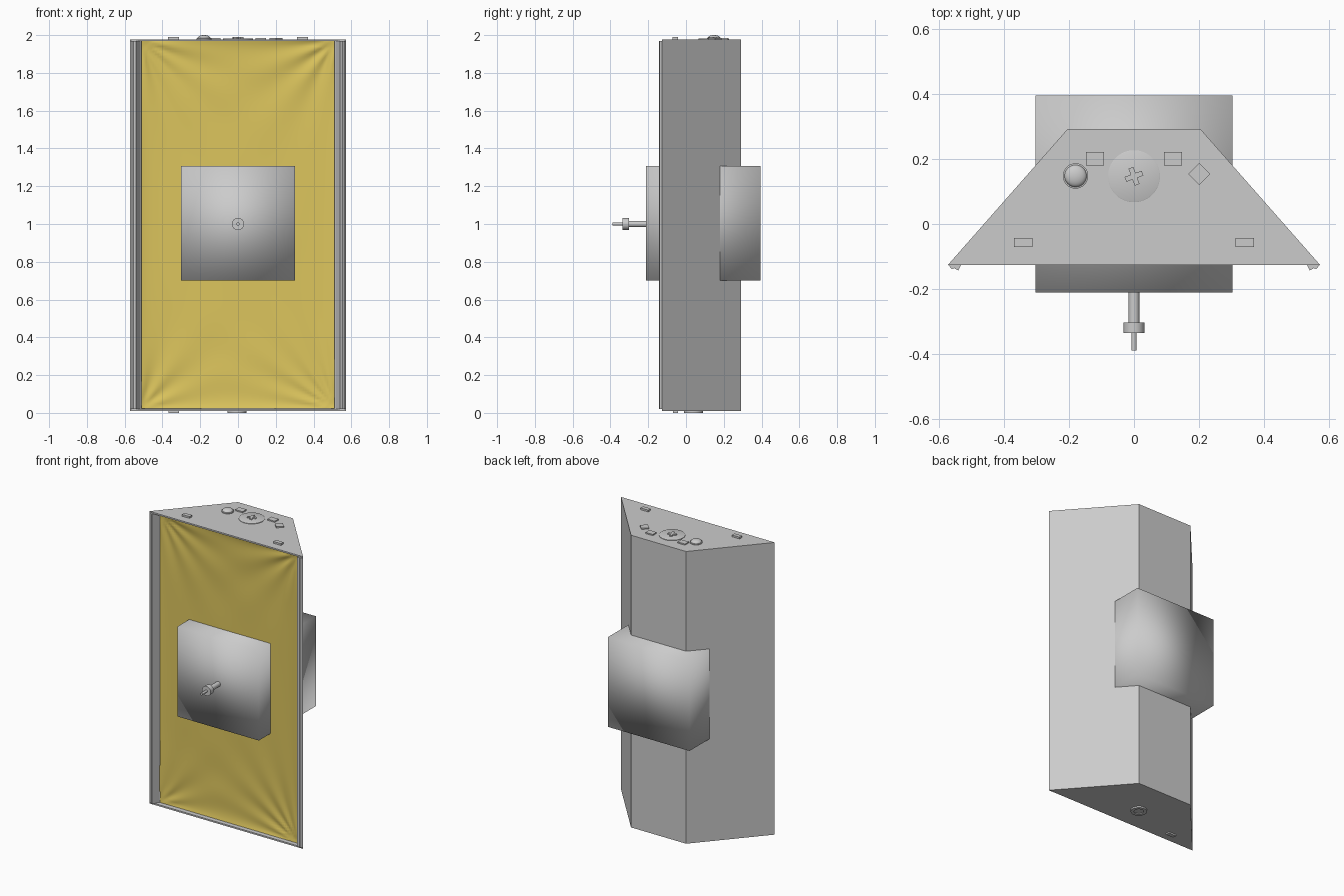
import bpy, bmesh, math
from mathutils import Matrix, Vector

if "Cube" in bpy.data.objects:
    bpy.data.objects.remove(bpy.data.objects["Cube"])


def finish(bm, name, smooth=None):
    bmesh.ops.recalc_face_normals(bm, faces=bm.faces)
    me = bpy.data.meshes.new(name)
    bm.to_mesh(me)
    bm.free()
    ob = bpy.data.objects.new(name, me)
    bpy.context.collection.objects.link(ob)
    if smooth is not None:
        bpy.ops.object.select_all(action='DESELECT')
        ob.select_set(True)
        bpy.context.view_layer.objects.active = ob
        bpy.ops.object.shade_smooth_by_angle(angle=math.radians(smooth))
    return ob


def prism(name, pts, z0, z1):
    bm = bmesh.new()
    f = bm.faces.new([bm.verts.new((x, y, z0)) for x, y in pts])
    r = bmesh.ops.extrude_face_region(bm, geom=[f])
    bmesh.ops.translate(bm, vec=(0, 0, z1 - z0),
                        verts=[v for v in r['geom'] if isinstance(v, bmesh.types.BMVert)])
    if f.is_valid is False or len(bm.faces) < len(pts) + 2:
        bm.faces.new([v for v in bm.verts if v.co.z == z0])
    return finish(bm, name)


def box(name, c, s, rot=0):
    bm = bmesh.new()
    bmesh.ops.create_cube(bm, size=1, matrix=Matrix.Translation(c)
                          @ Matrix.Rotation(rot, 4, 'Z') @ Matrix.Diagonal((*s, 1)))
    return finish(bm, name)


def lathe(name, prof, origin, axis='Z', n=40):
    # revolve (radius, height) points; axis 'Y' points towards the front
    bm = bmesh.new()
    vs = [bm.verts.new((r, 0, h)) for r, h in prof]
    es = [bm.edges.new(p) for p in zip(vs, vs[1:])]
    bmesh.ops.spin(bm, geom=vs + es, cent=(0, 0, 0), axis=(0, 0, 1),
                   angle=2 * math.pi, steps=n)
    bmesh.ops.remove_doubles(bm, verts=bm.verts, dist=1e-5)
    if axis == 'Y':
        bm.transform(Matrix.Rotation(math.pi / 2, 4, 'X'))
    bm.transform(Matrix.Translation(origin))
    return finish(bm, name, 35)


# cabinet: trapezoid walls open at the front, with end plates
outer = [(-.573, -.126), (-.205, .292), (.205, .292), (.573, -.126)]
inner = [(.546, -.126), (.195, .272), (-.195, .272), (-.546, -.126)]
prism("cabinet_walls", outer + inner, .02, 1.97)
prism("cabinet_top", outer, 1.968, 1.978)
prism("cabinet_bottom", outer, .01, .02)

# front edge trim strips
trim = [(.572, -.126), (.561, -.139), (.554, -.136), (.541, -.143), (.512, -.082), (.53, -.078)]
for s, side in ((1, "right"), (-1, "left")):
    prism("front_trim_" + side, [(s * x, y) for x, y in trim], .02, 1.97)

# wrinkled fabric over the opening
W, Z0, Z1 = .512, .022, 1.968
bm = bmesh.new()
bmesh.ops.create_grid(bm, x_segments=80, y_segments=140, size=1)
for v in bm.verts:
    x, z = v.co.x * W, (Z0 + Z1) / 2 + v.co.y * (Z1 - Z0) / 2
    d = 0
    for cx, cz, k, ph, amp in ((-W, Z0, 11, .5, .006), (W, Z0, 17, 0, .007),
                               (-W, Z1, 15, 1, .006), (W, Z1, 12, .3, .009)):
        r = math.hypot(x - cx, z - cz)
        a = math.atan2(z - cz, x - cx)
        d += amp * math.sin(k * a + ph) * min(1, r * 9) * math.exp(-r * 3.2)
    edge = min(W - abs(x), z - Z0, Z1 - z)
    d -= .012 * math.exp(-edge * 22)
    v.co = (x, -.087 + d, z)
cloth = finish(bm, "front_fabric", 60)
mat = bpy.data.materials.new("yellow_fabric")
mat.diffuse_color = (.72, .56, .11, 1)
mat.use_nodes = True
mat.node_tree.nodes["Principled BSDF"].inputs["Base Color"].default_value = mat.diffuse_color
cloth.data.materials.append(mat)

# soft-shaded block passing through the cabinet
block = box("centre_block", (0, .092, 1.003), (.606, .606, .606))
for p in block.data.polygons:
    p.use_smooth = True

# stepped spindle on the block
lathe("spindle", [(0, 0), (.017, 0), (.017, .095), (.032, .095), (.032, .128),
                  (.008, .128), (.008, .182), (0, .182)], (0, -.208, 1.0), 'Y', 32)

# fittings on the top plate
lathe("top_disc", [(0, 0), (.08, 0), (.08, .004), (.078, .005), (0, .005)], (0, .147, 1.977), n=64)
for i in range(2):
    box("top_disc_cross", (0, .147, 1.984), (.056, .016, .01), math.radians(20 + 90 * i))
dome = [(0, 0), (.039, 0), (.039, .006), (.034, .007)]
dome += [(.034 * math.cos(t), .007 + .016 * math.sin(t))
         for t in [math.pi / 2 * i / 8 for i in range(1, 8)]] + [(0, .023)]
lathe("top_dome", dome, (-.18, .148, 1.977))
for s in (-1, 1):
    box("top_square_tab", (s * .12, .201, 1.981), (.055, .041, .01))
    box("top_front_tab", (s * .341, -.057, 1.983), (.057, .027, .014))
box("top_diamond_tab", (.201, .154, 1.981), (.048, .048, .01), math.radians(45))

# fittings under the bottom plate
lathe("bottom_ring", [(.03, .012), (.03, 0), (.05, 0), (.05, .012)], (-.005, .04, 0))
lathe("bottom_ring_core", [(0, .005), (.03, .005)], (-.005, .04, 0))
box("bottom_tab", (-.341, -.055, .006), (.055, .027, .012))
